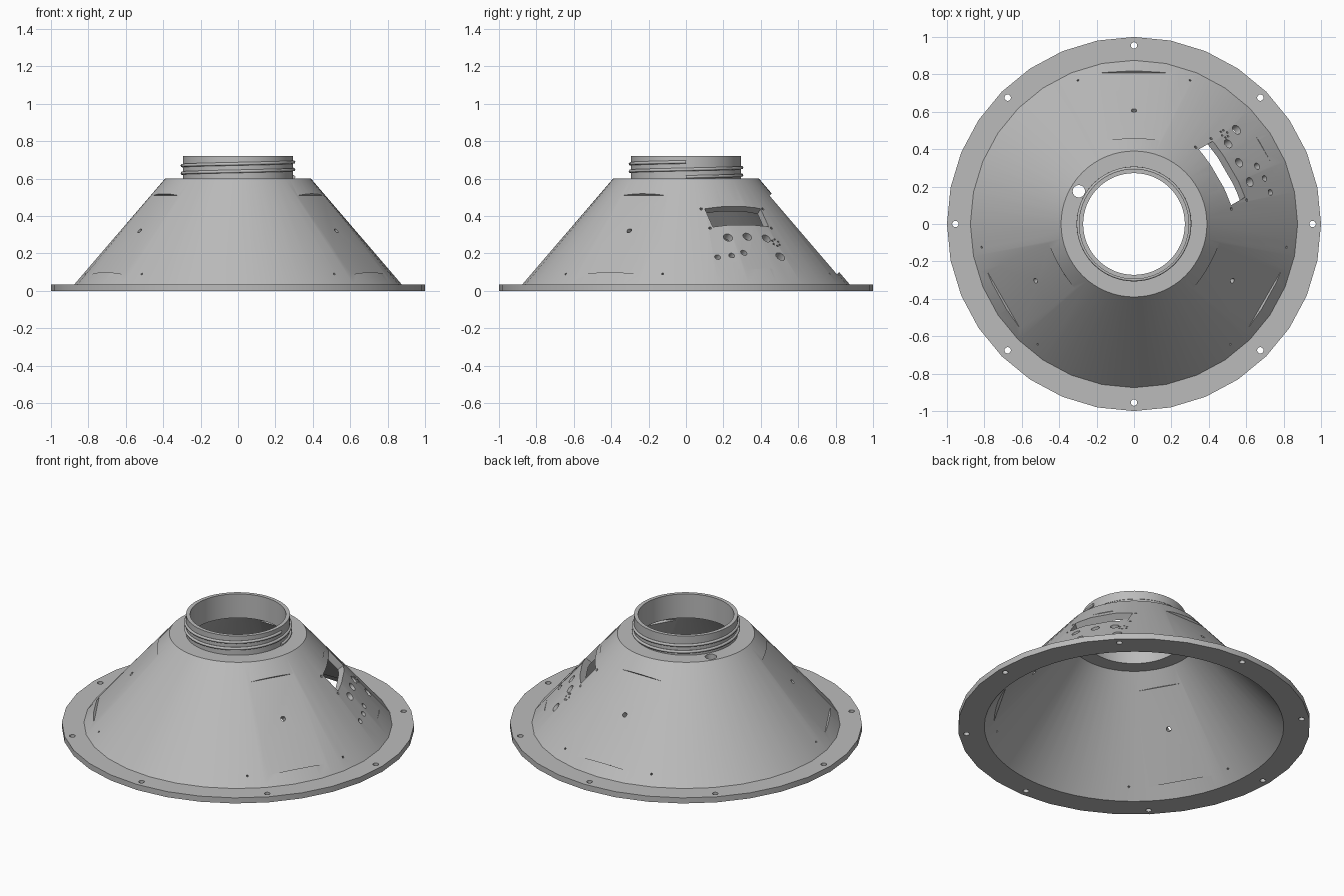
import bpy, bmesh
from math import sin, cos, pi, radians, hypot
from mathutils import Matrix, Vector

if "Cube" in bpy.data.objects:
    bpy.data.objects.remove(bpy.data.objects["Cube"])

SEG = 64
SLOPE = 0.857          # radius lost per unit of height
FOOT = 0.905           # cone radius extended down to z = 0
WALL = 0.042

grey = bpy.data.materials.new("light grey")
grey.use_nodes = True
grey.diffuse_color = (0.5, 0.5, 0.5, 1)
grey.node_tree.nodes["Principled BSDF"].inputs["Base Color"].default_value = (0.5, 0.5, 0.5, 1)


def make_object(name, bm):
    bmesh.ops.recalc_face_normals(bm, faces=bm.faces)
    mesh = bpy.data.meshes.new(name)
    bm.to_mesh(mesh)
    bm.free()
    mesh.materials.append(grey)
    obj = bpy.data.objects.new(name, mesh)
    bpy.context.collection.objects.link(obj)
    return obj


def lathe(name, profile):
    """Capped solid of revolution; coarse rings have half the corners."""
    bm = bmesh.new()
    rings = []
    for r, z, coarse in profile:
        ring = []
        for i in range(SEG):
            a = 2 * pi * i / SEG
            q = r * cos(2 * pi / SEG) if coarse and i % 2 else r
            ring.append(bm.verts.new((q * cos(a), q * sin(a), z)))
        rings.append(ring)
    for low, high in zip(rings, rings[1:]):
        for i in range(SEG):
            j = (i + 1) % SEG
            bm.faces.new((low[i], low[j], high[j], high[i]))
    bm.faces.new(rings[0][::-1])
    bm.faces.new(rings[-1])
    return make_object(name, bm)


def subtract(target, cutter):
    cutter.hide_render = True
    mod = target.modifiers.new("cut", 'BOOLEAN')
    mod.operation = 'DIFFERENCE'
    mod.solver = 'EXACT'
    mod.object = cutter
    bpy.context.view_layer.objects.active = target
    bpy.ops.object.modifier_apply(modifier=mod.name)
    bpy.data.objects.remove(cutter)


def slope_frame(azimuth, point):
    """Axes: down the slope, around the cone, out of the surface."""
    u = Vector((cos(azimuth), sin(azimuth), 0))
    t = Vector((-sin(azimuth), cos(azimuth), 0))
    z = Vector((0, 0, 1))
    s = (u * SLOPE - z).normalized()
    n = (u + z * SLOPE).normalized()
    m = Matrix((s, t, n)).transposed().to_4x4()
    return Matrix.Translation(point) @ m


def on_cone(x, y):
    return Vector((x, y, (FOOT - hypot(x, y)) / SLOPE))


def add_box(bm, frame, size, offset=0):
    bmesh.ops.create_cube(bm, size=1, matrix=frame @ Matrix.Translation((0, 0, offset))
                          @ Matrix.Diagonal((*size, 1)))


def add_hole(bm, frame, r, sides=16, length=0.24):
    bmesh.ops.create_cone(bm, cap_ends=True, segments=sides, radius1=r, radius2=r,
                          depth=length, matrix=frame)


def polar(r, a):
    return r * cos(a), r * sin(a)


MOUNTS = [radians(a) for a in (90, 210, 330)]
PANEL = radians(30)


def flats(name, inset):
    """Slabs that flatten the cone at the three mounts and the control panel."""
    bm = bmesh.new()
    places = [(a, 0.52, 0.1, 0.017) for a in MOUNTS] + [(PANEL, 0.485, 0.12, 0.0045)]
    for a, top, bottom, depth in places:
        mid = (top + bottom) / 2
        length = (top - bottom) * hypot(1, SLOPE)
        frame = slope_frame(a, on_cone(*polar(FOOT - SLOPE * mid, a)))
        add_box(bm, frame, (length, 0.6, 0.2), 0.1 - depth - inset)
    return make_object(name, bm)


# Outer form: flange, cone, shoulder and neck
body = lathe("funnel_body", [
    (1, 0, True), (1, 0.035, True), (0.875, 0.035, True), (0.39, 0.6, False),
    (0.295, 0.6, False), (0.295, 0.72, False)])
subtract(body, flats("outer_flats_cutter", 0))

# Hollow interior and neck bore
void = lathe("interior_cutter", [
    (0.936, -0.1, False), (0.361, 0.57, False), (0.272, 0.57, False), (0.272, 0.8, False)])
subtract(void, flats("inner_flats_cutter", WALL))
subtract(body, void)

# Flange bolt holes and shoulder cable hole
bm = bmesh.new()
for i in range(8):
    add_hole(bm, Matrix.Translation((*polar(0.955, i * pi / 4), 0)), 0.017)
add_hole(bm, Matrix.Translation((-0.295, 0.175, 0.6)), 0.033, 24)

# Mount holes: one in the middle, a small one at each lower corner
for a in MOUNTS:
    add_hole(bm, slope_frame(a, on_cone(*polar(0.62, a))), 0.014)
    for side in (-1, 1):
        x, y = polar(0.826, a + side * 0.371)
        add_hole(bm, slope_frame(a, on_cone(x, y)), 0.006, 8)

# Display window with its corner screws
window = slope_frame(PANEL, Vector((*polar(0.548, PANEL), 0.395)))
add_box(bm, window, (0.13, 0.345, 0.3))
for s in (-0.07, 0.07):
    for t in (-0.19, 0.19):
        add_hole(bm, window @ Matrix.Translation((s, t, 0)), 0.008, 8)

# Button and knob holes
knobs = [(0.55, 0.505, 0.027), (0.505, 0.43, 0.025), (0.565, 0.33, 0.025),
         (0.62, 0.225, 0.025), (0.66, 0.31, 0.018), (0.70, 0.245, 0.016),
         (0.73, 0.17, 0.016)]
for x, y, r in knobs:
    add_hole(bm, slope_frame(PANEL, on_cone(x, y)), r, 20)

# Speaker perforations
grille = slope_frame(PANEL, on_cone(0.485, 0.482))
for i in range(6):
    x, y = polar(0.023, i * pi / 3)
    add_hole(bm, grille @ Matrix.Translation((x, y, 0)), 0.006, 8)
subtract(body, make_object("holes_cutter", bm))

# Screw thread: two rising turns around the neck
curve = bpy.data.curves.new("neck_thread", 'CURVE')
curve.dimensions = '3D'
curve.bevel_depth = 0.009
curve.bevel_resolution = 1
curve.use_fill_caps = True
line = curve.splines.new('POLY')
steps = 2 * SEG
line.points.add(steps)
for i, p in enumerate(line.points):
    p.co = (*polar(0.298, 2 * pi * i / SEG), 0.609 + 0.04 * i / SEG, 1)
curve.materials.append(grey)
thread = bpy.data.objects.new("neck_thread", curve)
bpy.context.collection.objects.link(thread)

# Smooth shading with crisp rims
bpy.ops.object.select_all(action='DESELECT')
body.select_set(True)
bpy.context.view_layer.objects.active = body
bpy.ops.object.shade_smooth_by_angle(angle=radians(30))
